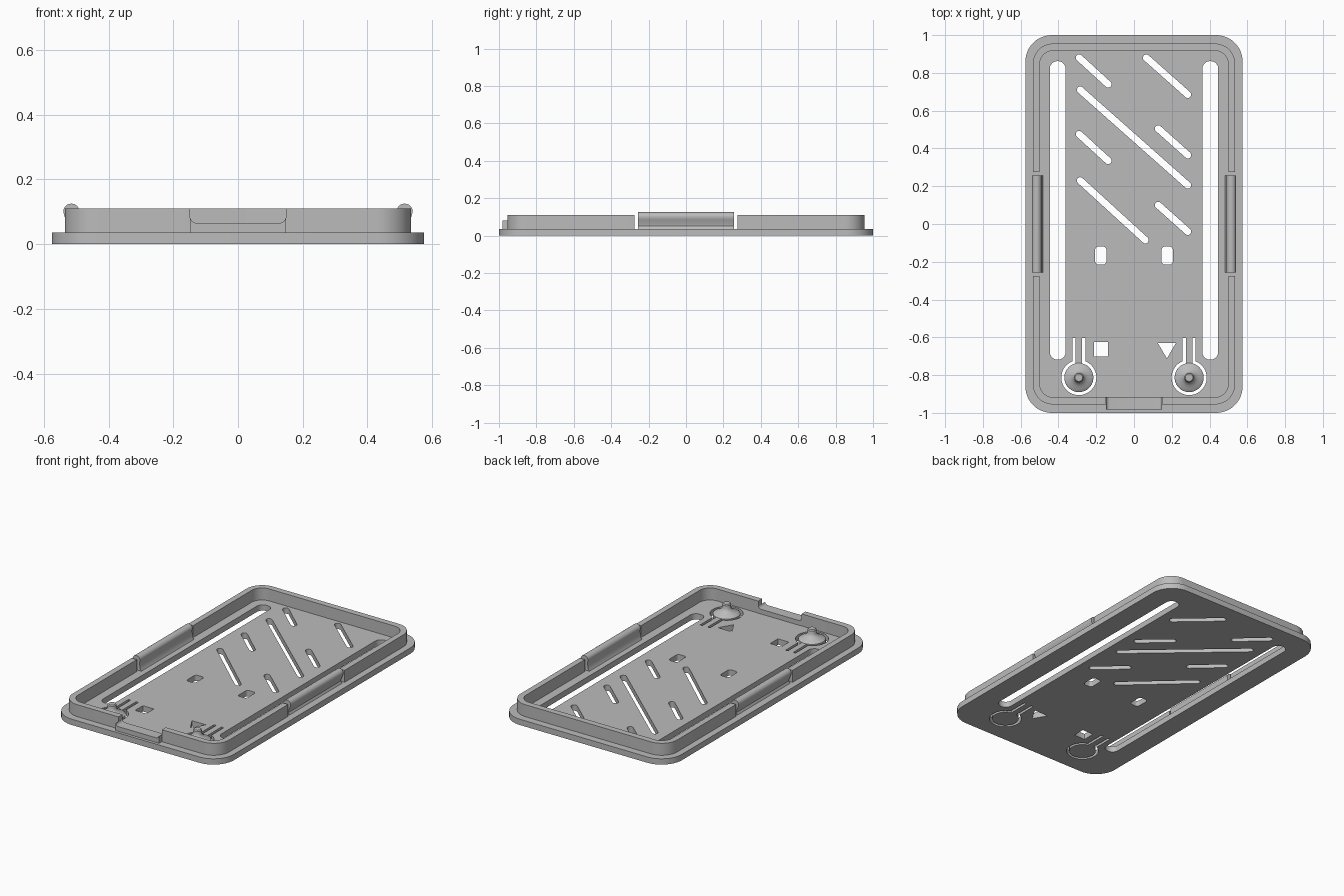
import bpy, bmesh
from math import cos, sin, pi, asin, atan2
from mathutils import Vector

cube = bpy.data.objects.get("Cube")
if cube:
    bpy.data.objects.remove(cube, do_unlink=True)

grey = bpy.data.materials.new("plain grey")
grey.use_nodes = True
grey.diffuse_color = (0.5, 0.5, 0.5, 1)
grey.node_tree.nodes["Principled BSDF"].inputs["Base Color"].default_value = (0.5, 0.5, 0.5, 1)

FLOOR, TOP = 0.036, 0.11


def arc(cx, cy, r, a, b, n=8):
    return [(cx + r * cos(a + (b - a) * i / n), cy + r * sin(a + (b - a) * i / n))
            for i in range(n + 1)]


def rounded_rect(cx, cy, hx, hy, r, n=8):
    pts = []
    for k, (sx, sy) in enumerate([(1, 1), (-1, 1), (-1, -1), (1, -1)]):
        pts += arc(cx + sx * (hx - r), cy + sy * (hy - r), r, k * pi / 2, (k + 1) * pi / 2, n)
    return pts


def slot(p, q, r):
    a = atan2(q[1] - p[1], q[0] - p[0])
    return arc(*q, r, a - pi / 2, a + pi / 2) + arc(*p, r, a + pi / 2, a + 3 * pi / 2)


def keyhole(cx, cy, inner, outer, near, far, top):
    # ring-shaped slit whose two ends run up as parallel legs
    a, b = asin(far / outer), asin(near / inner)
    pts = [(cx - far, cy + top)]
    pts += arc(cx, cy, outer, pi / 2 + a, 5 * pi / 2 - a, 32)
    pts += [(cx + far, cy + top), (cx + near, cy + top)]
    pts += arc(cx, cy, inner, 5 * pi / 2 - b, pi / 2 + b, 32)
    return pts + [(cx - near, cy + top)]


def finish(name, bm, smooth=True):
    bmesh.ops.remove_doubles(bm, verts=bm.verts, dist=0.0002)
    bmesh.ops.recalc_face_normals(bm, faces=bm.faces)
    mesh = bpy.data.meshes.new(name)
    bm.to_mesh(mesh)
    bm.free()
    mesh.materials.append(grey)
    obj = bpy.data.objects.new(name, mesh)
    bpy.context.collection.objects.link(obj)
    if smooth:
        bpy.ops.object.select_all(action='DESELECT')
        obj.select_set(True)
        bpy.context.view_layer.objects.active = obj
        bpy.ops.object.shade_smooth_by_angle(angle=0.6)
    return obj


def sheet(name, outlines, z0, z1):
    # filled flat outline with holes, given thickness
    curve = bpy.data.curves.new(name, 'CURVE')
    curve.dimensions = '2D'
    curve.fill_mode = 'BOTH'
    curve.extrude = (z1 - z0) / 2
    for pts in outlines:
        s = curve.splines.new('POLY')
        s.points.add(len(pts) - 1)
        for p, (x, y) in zip(s.points, pts):
            p.co = (x, y, 0, 1)
        s.use_cyclic_u = True
    temp = bpy.data.objects.new(name + " outline", curve)
    bpy.context.collection.objects.link(temp)
    deps = bpy.context.evaluated_depsgraph_get()
    mesh = bpy.data.meshes.new_from_object(temp.evaluated_get(deps))
    bm = bmesh.new()
    bm.from_mesh(mesh)
    bmesh.ops.translate(bm, verts=bm.verts, vec=(0, 0, (z0 + z1) / 2))
    bpy.data.objects.remove(temp, do_unlink=True)
    bpy.data.meshes.remove(mesh)
    return finish(name, bm)


def prism(name, points, offset):
    # planar 3D outline pushed along an offset
    bm = bmesh.new()
    face = bm.faces.new([bm.verts.new(p) for p in points])
    out = bmesh.ops.extrude_face_region(bm, geom=[face])
    bmesh.ops.translate(bm, vec=offset,
                        verts=[g for g in out["geom"] if isinstance(g, bmesh.types.BMVert)])
    return finish(name, bm)


# base plate with all its openings
diagonals = [((-.29, .88), (-.137, .74)), ((.065, .88), (.285, .685)),
             ((-.285, .71), (.285, .205)), ((-.29, .475), (-.137, .335)),
             ((.128, .505), (.285, .365)), ((-.285, .23), (.06, -.085)),
             ((.128, .1), (.285, -.04))]
openings = [slot(p, q, 0.018) for p, q in diagonals]
for s in (-1, 1):
    openings.append(rounded_rect(s * .404, .072, .042, .79, .04))
    openings.append(rounded_rect(s * .176, -.167, .03, .047, .016, 4))
    openings.append(keyhole(s * .292, -.813, .077, .093, .018, .034, .21))
openings.append(rounded_rect(-.175, -.663, .038, .038, .003, 2))
openings.append([(.126, -.63), (.222, -.63), (.174, -.712)])
sheet("base_plate", [rounded_rect(0, 0, .575, 1, .14, 12)] + openings, 0, FLOOR)

# raised rim, broken at the side clips and the front latch
rim = sheet("rim", [rounded_rect(0, 0, .535, .955, .105, 12),
                    rounded_rect(0, 0, .499, .917, .07, 12)], FLOOR, TOP)
bm = bmesh.new()
for x, y, sx, sy in [(-.52, 0, .2, .55), (.52, 0, .2, .55), (0, -.94, .296, .2)]:
    part = bmesh.ops.create_cube(bm, size=1)["verts"]
    bmesh.ops.scale(bm, verts=part, vec=(sx, sy, .4))
    bmesh.ops.translate(bm, verts=part, vec=(x, y, .1))
cutter = finish("rim_gap_cutter", bm, False)
cut = rim.modifiers.new("gaps", 'BOOLEAN')
cut.operation = 'DIFFERENCE'
cut.solver = 'EXACT'
cut.object = cutter
bpy.context.view_layer.objects.active = rim
bpy.ops.object.modifier_apply(modifier=cut.name)
bpy.data.objects.remove(cutter, do_unlink=True)

# snap clips with a rounded bead along the top
clip = [(.481, FLOOR), (.531, FLOOR), (.524, .05), (.527, .068), (.536, .085)]
clip += arc(.515, .1, .025, 0, pi, 12) + [(.494, .085), (.49, .06), (.486, .045)]
for s, side in ((-1, "right"), (1, "left")):
    prism(side + "_clip", [(s * x, -.257, z) for x, z in clip], Vector((0, .514, 0)))

# front latch block with a dished top
half = [(.148, FLOOR), (.148, .08)] + arc(.128, .085, .02, 0, -pi / 2, 6)[1:]
latch = half + [(-x, z) for x, z in reversed(half)]
prism("front_latch", [(x, -.982, z) for x, z in latch], Vector((0, .066, 0)))

# spring buttons: flared base rising to a small peg
profile = [(.077, FLOOR), (.072, .04), (.06, .046), (.045, .053), (.033, .062),
           (.026, .072), (.025, .094), (.02, .1), (0, .1)]
for s, side in ((-1, "right"), (1, "left")):
    bm = bmesh.new()
    verts = [bm.verts.new((r, 0, z)) for r, z in [(0, FLOOR)] + profile]
    edges = [bm.edges.new(pair) for pair in zip(verts, verts[1:])]
    bmesh.ops.spin(bm, geom=verts + edges, cent=(0, 0, 0), axis=(0, 0, 1),
                   angle=2 * pi, steps=32)
    bmesh.ops.translate(bm, verts=bm.verts, vec=(s * .292, -.813, 0))
    finish(side + "_button", bm)
